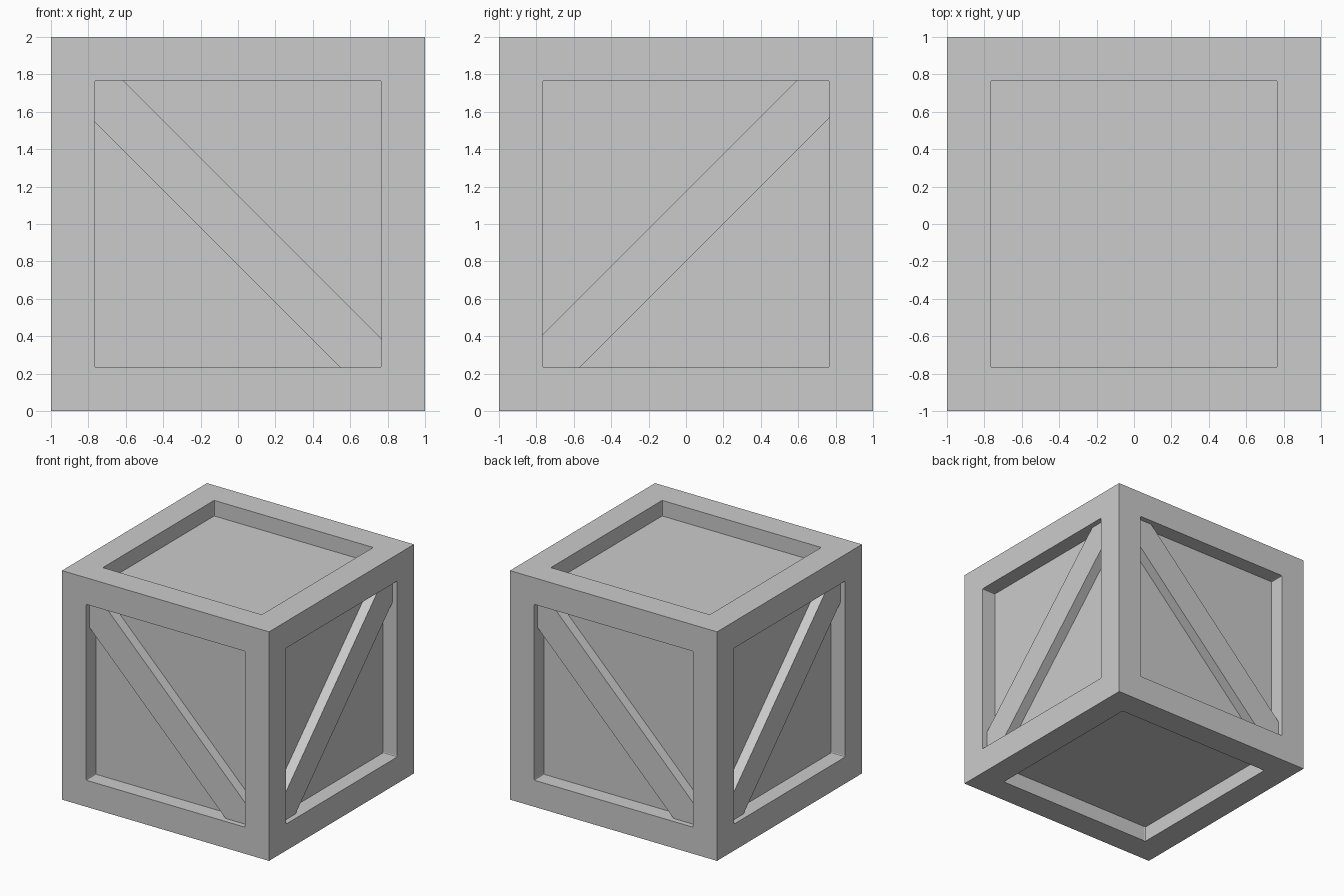
import bpy, bmesh
from math import pi
from mathutils import Matrix

if "Cube" in bpy.data.objects:
    bpy.data.objects.remove(bpy.data.objects["Cube"])

BORDER, DEPTH, BRACE_DEPTH = 0.232, 0.136, 0.047


def add_object(name, bm):
    bmesh.ops.recalc_face_normals(bm, faces=bm.faces[:])
    mesh = bpy.data.meshes.new(name)
    bm.to_mesh(mesh)
    bm.free()
    obj = bpy.data.objects.new(name, mesh)
    bpy.context.collection.objects.link(obj)
    return obj


# Crate body: a cube with a recessed panel on every side
bm = bmesh.new()
bmesh.ops.create_cube(bm, size=2, matrix=Matrix.Translation((0, 0, 1)))
bm.normal_update()
panels = bm.faces[:]
bmesh.ops.inset_individual(bm, faces=panels, thickness=BORDER, use_even_offset=True)
corner_edges = []
for face in panels:
    normal = face.normal.copy()
    new = bmesh.ops.extrude_discrete_faces(bm, faces=[face])["faces"][0]
    bmesh.ops.translate(bm, verts=new.verts[:], vec=-normal * DEPTH)
    own = set(new.edges)
    for v in new.verts:
        corner_edges += [e for e in v.link_edges if e not in own]
# Slightly eased inner corners of the openings
bmesh.ops.bevel(bm, geom=corner_edges, offset=0.01, segments=2,
                profile=0.5, affect='EDGES')
add_object("crate_body", bm)


# Diagonal braces, one per upright side
def brace(name, angle, upper, lower, flip):
    h = 1 - BORDER + 0.003
    outline = [(-h, h), (upper - h, h), (h, upper - h),
               (h, -h), (lower + h, -h), (-h, lower + h)]
    bm = bmesh.new()
    face = bm.faces.new([bm.verts.new((flip * u, BRACE_DEPTH - 1, v + 1))
                         for u, v in outline])
    back = bmesh.ops.extrude_face_region(bm, geom=[face], use_keep_orig=True)["geom"]
    bmesh.ops.translate(bm, vec=(0, DEPTH - BRACE_DEPTH + 0.01, 0),
                        verts=[g for g in back if isinstance(g, bmesh.types.BMVert)])
    bm.transform(Matrix.Rotation(angle, 4, 'Z'))
    add_object(name, bm)


for name, turn in (("front_brace", 0), ("back_brace", pi)):
    brace(name, turn, 0.155, -0.22, 1)
for name, turn in (("right_brace", pi / 2), ("left_brace", -pi / 2)):
    brace(name, turn, 0.175, -0.20, -1)
